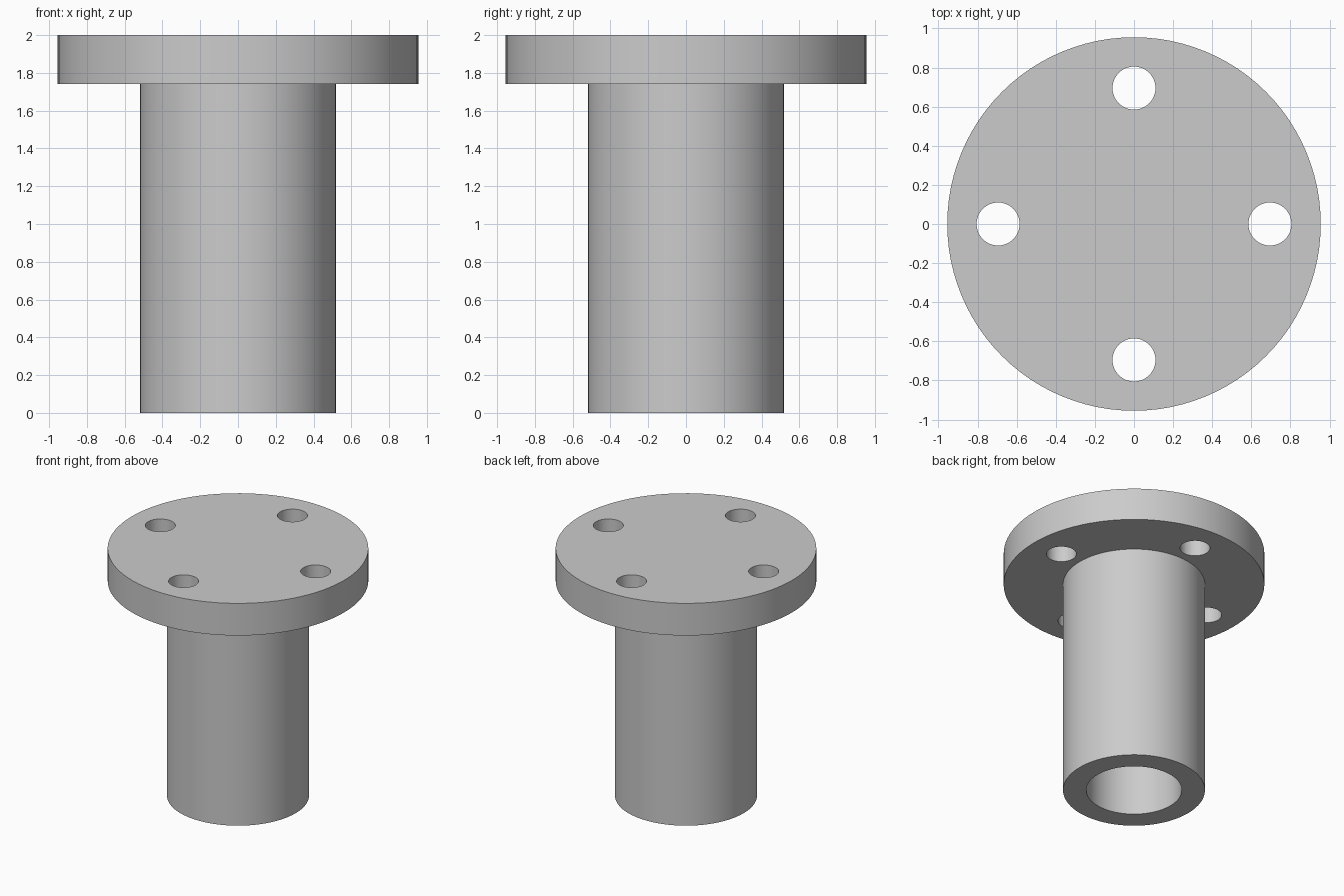
import bpy, bmesh, math
from mathutils import Vector

SEGMENTS = 96
FLANGE_R, TUBE_R, BORE_R = 0.955, 0.52, 0.35
TOP, FLANGE_Z = 2.0, 1.74
HOLE_R, HOLE_RING = 0.11, 0.695

cube = bpy.data.objects.get("Cube")
if cube:
    bpy.data.objects.remove(cube, do_unlink=True)

# Plain grey finish
grey = bpy.data.materials.new("plain grey")
grey.use_nodes = True
colour = (0.6, 0.6, 0.6, 1)
grey.diffuse_color = colour
grey.node_tree.nodes["Principled BSDF"].inputs["Base Color"].default_value = colour


def add_object(name, bm):
    bmesh.ops.recalc_face_normals(bm, faces=bm.faces)
    mesh = bpy.data.meshes.new(name)
    bm.to_mesh(mesh)
    bm.free()
    mesh.materials.append(grey)
    obj = bpy.data.objects.new(name, mesh)
    bpy.context.collection.objects.link(obj)
    return obj


def lathe(name, profile):
    """Revolve (radius, height) points about the z axis."""
    bm = bmesh.new()
    verts = [bm.verts.new((r, 0, z)) for r, z in profile]
    edges = [bm.edges.new(pair) for pair in zip(verts, verts[1:])]
    bmesh.ops.spin(bm, geom=verts + edges, cent=(0, 0, 0), axis=(0, 0, 1),
                   angle=math.tau, steps=SEGMENTS, use_merge=False)
    bmesh.ops.remove_doubles(bm, verts=bm.verts, dist=1e-4)
    return add_object(name, bm)


# Flanged sleeve: solid round flange on a tube bored from below
sleeve = lathe("flanged_sleeve", [
    (0, TOP), (FLANGE_R, TOP), (FLANGE_R, FLANGE_Z), (TUBE_R, FLANGE_Z),
    (TUBE_R, 0), (BORE_R, 0), (BORE_R, FLANGE_Z), (0, FLANGE_Z)])

# Four bolt holes through the flange
bm = bmesh.new()
for i in range(4):
    angle = i * math.tau / 4
    centre = Vector((math.cos(angle), math.sin(angle), 0)) * HOLE_RING
    ring = bmesh.ops.create_cone(bm, cap_ends=True, segments=48, radius1=HOLE_R,
                                 radius2=HOLE_R, depth=0.6)["verts"]
    bmesh.ops.translate(bm, verts=ring, vec=centre + Vector((0, 0, 1.87)))
cutter = add_object("bolt_hole_cutter", bm)
cutter.hide_render = True

cut = sleeve.modifiers.new("bolt_holes", "BOOLEAN")
cut.operation = "DIFFERENCE"
cut.solver = "EXACT"
cut.object = cutter

bpy.ops.object.select_all(action="DESELECT")
sleeve.select_set(True)
bpy.context.view_layer.objects.active = sleeve
bpy.ops.object.modifier_apply(modifier=cut.name)
bpy.data.objects.remove(cutter, do_unlink=True)

# Round walls smooth, rims crisp
bpy.ops.object.shade_smooth_by_angle(angle=math.radians(30))
